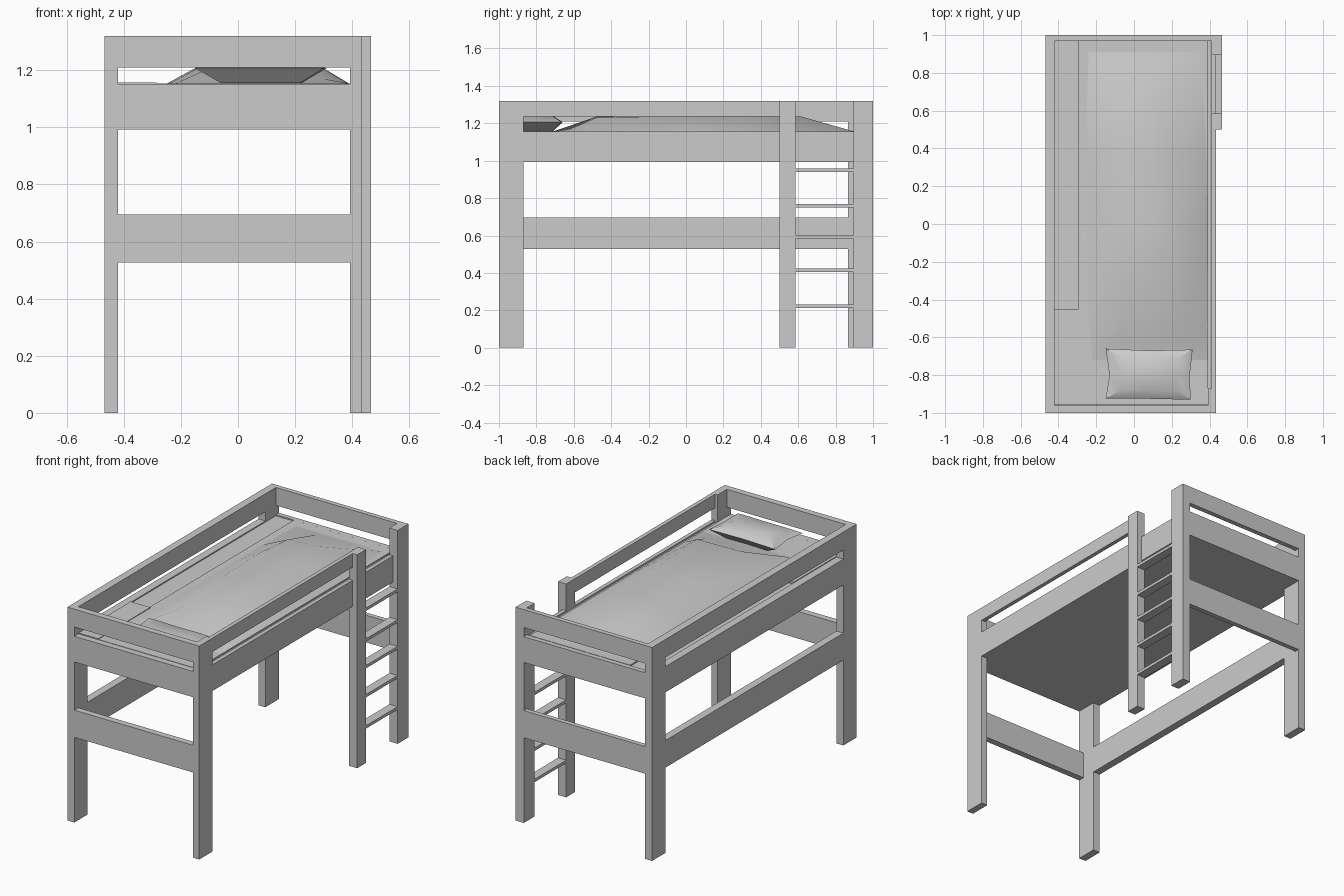
import bpy, bmesh

if "Cube" in bpy.data.objects:
    bpy.data.objects.remove(bpy.data.objects["Cube"])

grey = bpy.data.materials.new("light_grey")
grey.diffuse_color = (0.6, 0.6, 0.6, 1)
grey.use_nodes = True
grey.node_tree.nodes["Principled BSDF"].inputs["Base Color"].default_value = grey.diffuse_color


def finish(name, bm, smooth=False):
    bmesh.ops.recalc_face_normals(bm, faces=bm.faces[:])
    mesh = bpy.data.meshes.new(name)
    bm.to_mesh(mesh)
    bm.free()
    mesh.materials.append(grey)
    ob = bpy.data.objects.new(name, mesh)
    bpy.context.collection.objects.link(ob)
    if smooth:
        bpy.context.view_layer.objects.active = ob
        ob.select_set(True)
        bpy.ops.object.shade_smooth_by_angle(angle=0.7)
        ob.select_set(False)
    return ob


def box(name, x0, x1, y0, y1, z0, z1):
    bm = bmesh.new()
    bmesh.ops.create_cube(bm, size=1)
    lo, hi = (x0, y0, z0), (x1, y1, z1)
    for v in bm.verts:
        v.co = [hi[i] if v.co[i] > 0 else lo[i] for i in range(3)]
    return finish(name, bm)


TOP = 1.32
L0, L1, R0, R1, OUT = -0.468, -0.42, 0.41, 0.435, 0.466

# Legs
box("front_left_leg", L0, L1, -1, -0.87, 0, TOP)
box("back_left_leg", L0, L1, 0.867, 1, 0, TOP)
box("front_right_leg", 0.392, R1, -1, -0.87, 0, TOP)
box("back_right_leg", R0, OUT, 0.895, 1, 0, TOP)

# End rails and left side rails share the same three heights
for part, z0, z1 in (("lower_rail", 0.527, 0.695), ("bed_rail", 0.993, 1.152),
                     ("guard_rail", 1.209, TOP)):
    box("front_" + part, L1, 0.392, -1, -0.96, z0, z1)
    box("back_" + part, L1, R0, 0.97, 1, z0, z1)
    box("left_" + part, L0, L1, -0.87, 0.867, z0, z1)

# Right side rails, the guard stopping at the ladder
box("right_bed_rail", R0, R1, -0.87, 0.895, 0.993, 1.155)
box("right_guard_rail", R0, R1, -0.87, 0.5, 1.235, TOP)

# Ladder
box("ladder_post", R0, OUT, 0.5, 0.585, 0, TOP)
for i, z in enumerate((0.212, 0.405, 0.585, 0.75, 0.94)):
    box("ladder_rung_%d" % (i + 1), R0, OUT, 0.585, 0.895, z, z + 0.018)

# Bed base, mattress and bedside shelf
box("bed_base", L1, R0, -0.96, 0.97, 0.993, 1.145)
box("mattress", -0.295, 0.392, -0.958, 0.968, 1.1, 1.153)
box("bedside_shelf", L1, -0.285, -0.958, -0.45, 1.14, 1.157)

# Blanket: rows across the bed as y, then (x, z) at hem and shoulders
Z = 1.153
rows = [
    ((-0.22, -0.72, Z), (-0.12, -0.62, 1.17), (0.30, -0.62, 1.17), (0.39, -0.72, Z)),
    ((-0.24, -0.48, Z), (-0.04, -0.48, 1.235), (0.26, -0.48, 1.23), (0.385, -0.55, Z)),
    ((-0.25, 0.0, Z), (-0.09, 0.0, 1.235), (0.22, 0.0, 1.24), (0.39, 0.0, Z)),
    ((-0.25, 0.35, Z), (-0.10, 0.35, 1.235), (0.19, 0.35, 1.24), (0.385, 0.35, Z)),
    ((-0.25, 0.6, Z), (-0.08, 0.6, 1.23), (0.13, 0.62, 1.235), (0.37, 0.65, Z)),
    ((-0.24, 0.91, Z), (-0.07, 0.87, 1.16), (0.16, 0.87, 1.16), (0.35, 0.91, Z)),
]
bm = bmesh.new()
grid = [[bm.verts.new(p) for p in row] for row in rows]
for a, b in zip(grid, grid[1:]):
    for j in range(3):
        bm.faces.new((a[j], a[j + 1], b[j + 1], b[j]))
for row in (grid[0], grid[-1]):
    bm.faces.new(row)
blanket = finish("blanket", bm, True)

# Pillow: seam loop with pinched sides, plus a top and a bottom panel
seam = [(-0.15, -0.925), (0.08, -0.925), (0.30, -0.93), (0.295, -0.80),
        (0.31, -0.665), (0.08, -0.67), (-0.15, -0.66), (-0.13, -0.80)]


def panel(shrink, z):
    return [bm.verts.new((0.085 + (x - 0.085) * shrink,
                          -0.795 + (y + 0.795) * shrink, z)) for x, y in seam]


bm = bmesh.new()
low, mid, high = panel(0.62, 1.156), panel(1, 1.207), panel(0.66, 1.236)
bm.faces.new(low)
bm.faces.new(high)
for a, b in ((low, mid), (mid, high)):
    for i in range(8):
        j = (i + 1) % 8
        bm.faces.new((a[i], a[j], b[j], b[i]))
finish("pillow", bm, True)
